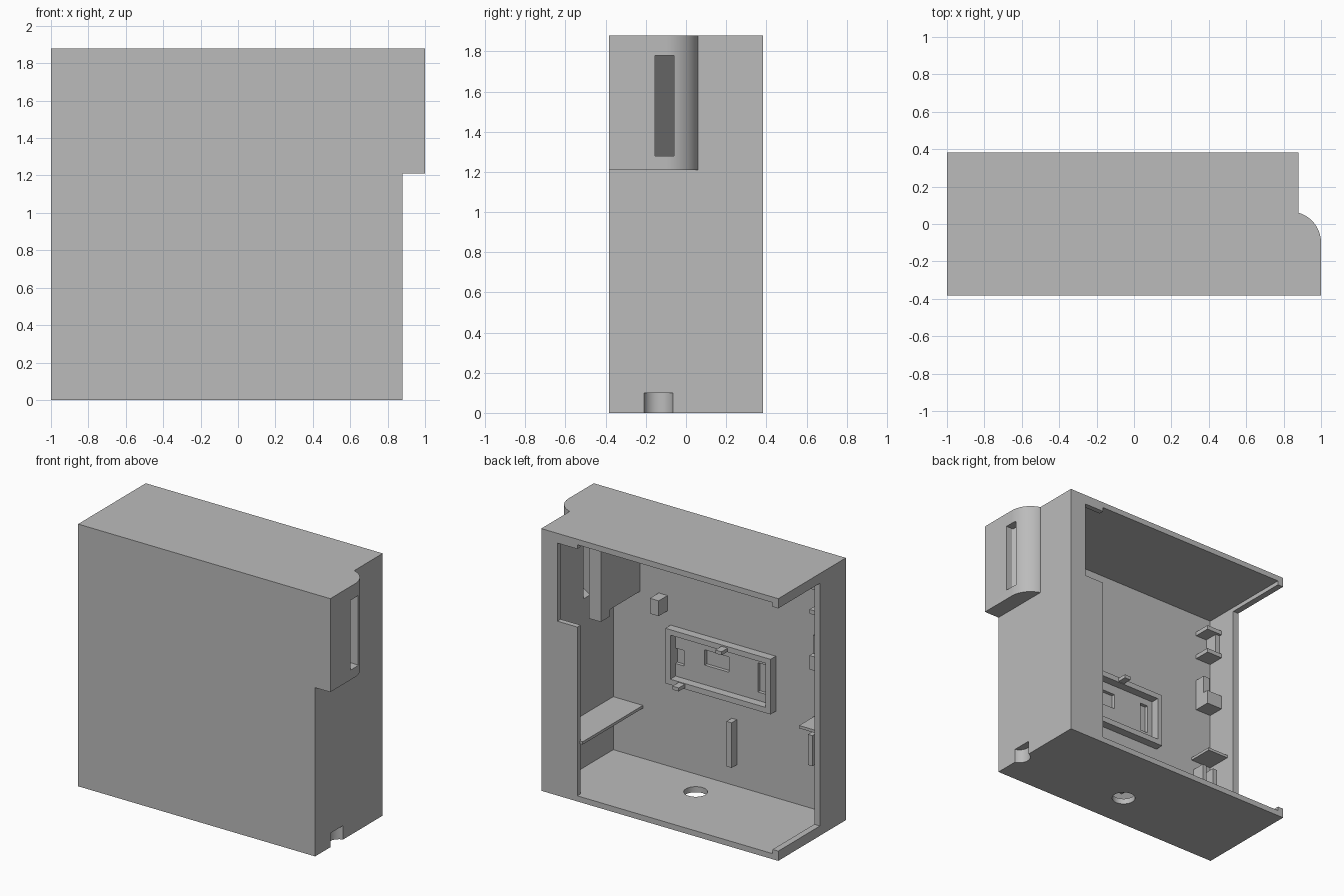
import bpy, bmesh, math

cube = bpy.data.objects.get("Cube")
if cube:
    bpy.data.objects.remove(cube, do_unlink=True)

grey = bpy.data.materials.new("plain grey")
grey.use_nodes = True
GREY = (0.5, 0.5, 0.5, 1)
grey.diffuse_color = GREY
grey.node_tree.nodes["Principled BSDF"].inputs["Base Color"].default_value = GREY


def prism(name, outline, z0, z1):
    """Vertical prism from an outline in plan."""
    bm = bmesh.new()
    base = bm.faces.new([bm.verts.new((x, y, z0)) for x, y in outline])
    top = bmesh.ops.extrude_face_region(bm, geom=[base])["geom"]
    bmesh.ops.translate(bm, vec=(0, 0, z1 - z0),
                        verts=[v for v in top if isinstance(v, bmesh.types.BMVert)])
    bmesh.ops.recalc_face_normals(bm, faces=bm.faces)
    mesh = bpy.data.meshes.new(name)
    bm.to_mesh(mesh)
    bm.free()
    mesh.materials.append(grey)
    obj = bpy.data.objects.new(name, mesh)
    bpy.context.collection.objects.link(obj)
    return obj


def box(name, x, y, z):
    return prism(name, [(x[0], y[0]), (x[1], y[0]), (x[1], y[1]), (x[0], y[1])], *z)


def disc(name, x, y, radius, z):
    steps = [math.tau * i / 40 for i in range(40)]
    return prism(name, [(x + radius * math.cos(a), y + radius * math.sin(a)) for a in steps], *z)


def bulge(name, radius, front, z):
    """Rounded side housing: flat at the front, arc towards the back."""
    cx, cy, end = 0.833, -0.1, math.radians(73.6)
    arc = [(cx + radius * math.cos(end * i / 16), cy + radius * math.sin(end * i / 16))
           for i in range(17)]
    return prism(name, [(0.7, front), (cx + radius, front)] + arc + [(0.7, arc[-1][1])], *z)


def combine(target, tool, operation="DIFFERENCE"):
    mod = target.modifiers.new("combine", "BOOLEAN")
    mod.operation, mod.solver, mod.object = operation, "EXACT", tool
    bpy.context.view_layer.objects.active = target
    bpy.ops.object.modifier_apply(modifier=mod.name)
    bpy.data.objects.remove(tool, do_unlink=True)


BACK = 0.383     # rear rim
WALL = -0.333    # inner face of the front wall

# Outer shell with the side housing
shell = box("shell", (-1, 0.88), (-BACK, BACK), (0, 1.88))
combine(shell, bulge("housing", 0.167, -BACK, (1.21, 1.88)), "UNION")

# Hollow inside, rear openings and short right wall
cutters = [
    box("cavity", (-0.955, 0.81), (WALL, 0.345), (0.04, 1.84)),
    bulge("housing_cavity", 0.11, WALL, (1.25, 1.84)),
    box("rear_opening", (-0.955, 0.594), (0.3, 0.5), (0.04, 1.84)),
    box("upper_opening", (0.5, 0.753), (0.3, 0.5), (1.25, 1.81)),
    box("right_opening", (-1.1, -0.9), (-0.09, 0.5), (0.07, 1.81)),
    box("side_slot", (0.9, 1.1), (-0.155, -0.06), (1.28, 1.78)),
    disc("floor_hole", 0, -0.11, 0.078, (-0.1, 0.1)),
    disc("corner_notch", 0.9, -0.138, 0.075, (-0.1, 0.1)),
]
# Shallow pockets inside the mounting frame
for x, z in [((0.25, 0.32), (0.79, 0.9)), ((-0.106, 0.085), (0.84, 0.95)),
             ((-0.4, -0.336), (0.76, 0.97))]:
    cutters.append(box("pocket", x, (WALL - 0.025, WALL + 0.05), z))
for cutter in cutters:
    combine(shell, cutter)

# Mounting frame on the front wall
ROOT = WALL - 0.01
frame = box("mounting_frame", (-0.479, 0.355), (ROOT, WALL + 0.06), (0.66, 1.055))
combine(frame, box("frame_inside", (-0.44, 0.316), (-0.5, 0), (0.7, 1.016)))

# Clips, posts, ribs and shelves
box("upper_clip", (-0.14, -0.09), (ROOT, WALL + 0.13), (1.02, 1.045))
box("lower_clip", (0.2, 0.25), (ROOT, WALL + 0.13), (0.67, 0.695))
box("small_post", (0.38, 0.45), (ROOT, WALL + 0.1), (1.15, 1.26))
box("upright_rib", (-0.17, -0.13), (ROOT, WALL + 0.06), (0.194, 0.517))
box("left_shelf", (0.575, 0.82), (ROOT, 0.35), (0.4, 0.42))
box("right_shelf", (-0.96, -0.79), (ROOT, WALL + 0.18), (0.69, 0.71))

# Partition and slanted guide behind the side slot
box("partition", (0.6, 0.65), (ROOT, 0.01), (1.23, 1.85))
box("partition_post", (0.6, 0.695), (0.005, 0.108), (1.18, 1.85))
prism("slot_guide", [(0.95, -0.175), (0.95, -0.155), (0.74, -0.03), (0.74, -0.05)], 1.24, 1.85)

# Holders along the right wall
for z in (1.5, 1.68):
    box("holder_arm", (-0.96, -0.83), (ROOT, WALL + 0.12), (z, z + 0.03))
box("holder_back", (-0.96, -0.92), (ROOT, WALL + 0.1), (1.5, 1.71))
box("stop_upright", (-0.88, -0.83), (ROOT, WALL + 0.08), (1.1, 1.33))
box("stop_foot", (-0.96, -0.83), (ROOT, WALL + 0.12), (1.1, 1.2))
for x in (-0.93, -0.84):
    box("lower_rib", (x, x + 0.035), (ROOT, WALL + 0.1), (0.4, 0.62))

# Smooth only the curved areas
bpy.ops.object.select_all(action="DESELECT")
shell.select_set(True)
bpy.context.view_layer.objects.active = shell
bpy.ops.object.shade_smooth_by_angle(angle=math.radians(30))
